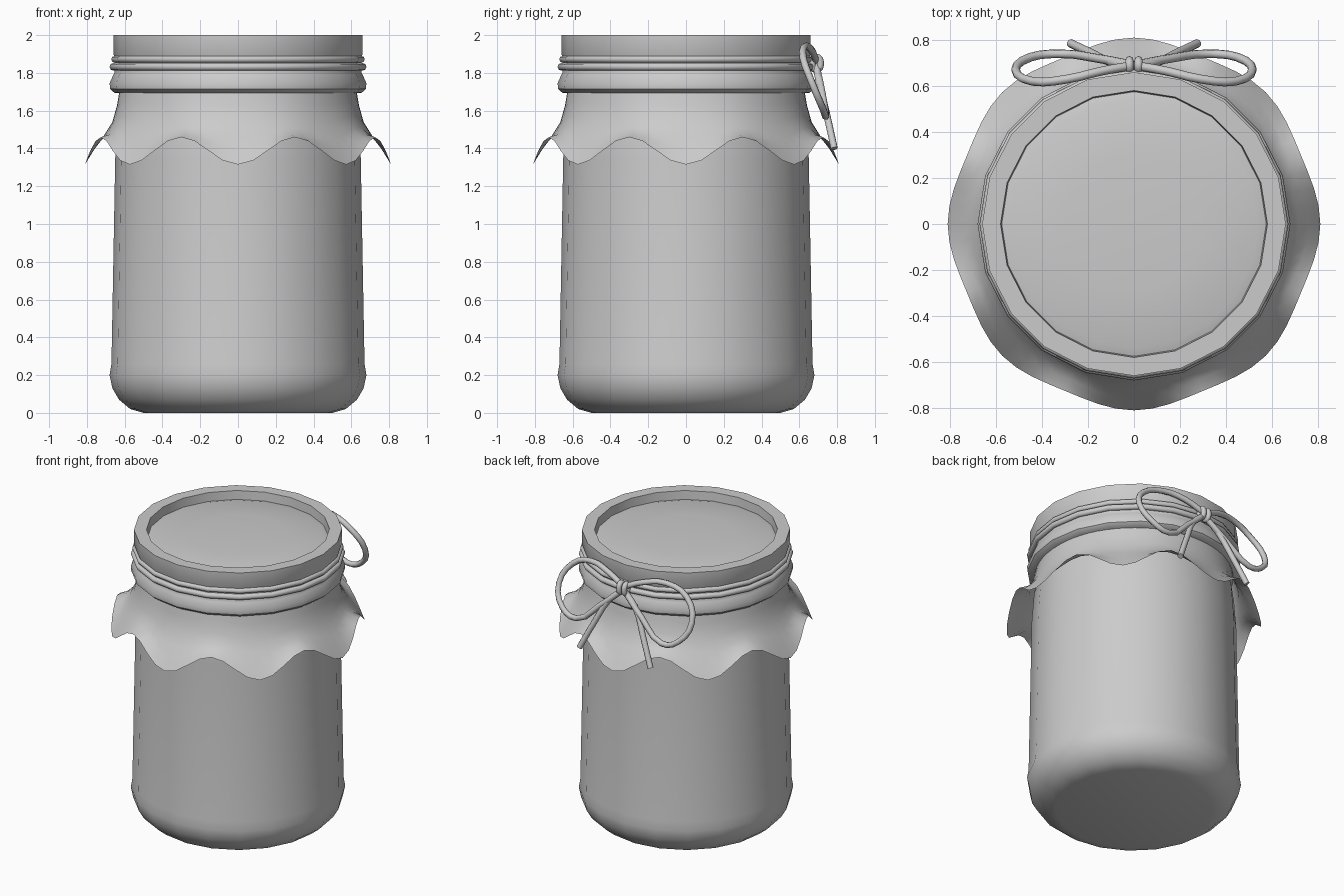
import bpy, bmesh, math
from math import sin, cos, pi, radians

if "Cube" in bpy.data.objects:
    bpy.data.objects.remove(bpy.data.objects["Cube"])

SIDES = 20


def finish(name, bm, angle=40):
    """Turn a bmesh into a smooth-shaded object with sharp edges kept."""
    bmesh.ops.remove_doubles(bm, verts=bm.verts, dist=1e-5)
    me = bpy.data.meshes.new(name)
    bm.to_mesh(me)
    bm.free()
    ob = bpy.data.objects.new(name, me)
    bpy.context.collection.objects.link(ob)
    bpy.ops.object.select_all(action='DESELECT')
    ob.select_set(True)
    bpy.context.view_layer.objects.active = ob
    bpy.ops.object.shade_smooth_by_angle(angle=radians(angle))
    return ob


def lathe(name, profile, angle=40, closed=False):
    """Spin an (r, z) profile around z."""
    bm = bmesh.new()
    vs = [bm.verts.new((0, -r, z)) for r, z in profile]
    pairs = list(zip(vs, vs[1:])) + ([(vs[-1], vs[0])] if closed else [])
    es = [bm.edges.new(p) for p in pairs]
    bmesh.ops.spin(bm, geom=vs + es, cent=(0, 0, 0), axis=(0, 0, 1),
                   angle=2 * pi, steps=SIDES, use_merge=True)
    bmesh.ops.remove_doubles(bm, verts=bm.verts, dist=1e-5)
    bmesh.ops.recalc_face_normals(bm, faces=bm.faces)
    return finish(name, bm, angle)


def ring(name, radius, z, minor):
    """Cord wrapped round the lid."""
    prof = [(radius + minor * cos(a * pi / 4), z + minor * sin(a * pi / 4))
            for a in range(8)]
    return lathe(name, prof, 60, closed=True)


def cord(name, points, radius=0.019):
    """Smooth round cord through the points."""
    cu = bpy.data.curves.new(name, 'CURVE')
    cu.dimensions = '3D'
    cu.bevel_depth = radius
    cu.bevel_resolution = 2
    cu.resolution_u = 3
    cu.use_fill_caps = True
    sp = cu.splines.new('BEZIER')
    sp.bezier_points.add(len(points) - 1)
    for bp, p in zip(sp.bezier_points, points):
        bp.co = p
        bp.handle_left_type = bp.handle_right_type = 'AUTO'
    ob = bpy.data.objects.new(name, cu)
    bpy.context.collection.objects.link(ob)
    return ob


# Glass jar with outer and inner wall
lathe("jar", [(0, 0), (0.50, 0), (0.57, 0.02), (0.63, 0.07), (0.665, 0.13),
              (0.68, 0.20), (0.67, 0.26), (0.65, 1.35), (0.635, 1.55),
              (0.60, 1.70), (0.60, 1.88), (0.57, 1.88), (0.57, 1.70),
              (0.61, 1.55), (0.622, 1.35), (0.642, 0.26), (0.64, 0.15),
              (0.58, 0.06), (0.50, 0.035), (0, 0.035)], 60)

# Screw lid: band with bead, rim, groove and slightly domed disc
lathe("lid", [(0.60, 1.69), (0.655, 1.695), (0.677, 1.715), (0.68, 1.745),
              (0.66, 1.79), (0.655, 1.80), (0.655, 1.89), (0.66, 1.90),
              (0.66, 2.0), (0.58, 2.0), (0.575, 1.94), (0.54, 1.95),
              (0.30, 1.965), (0, 1.97)])

# Cloth skirt: eight hanging points, flared hem
low = [(0.625, 1.72), (0.64, 1.63), (0.665, 1.54), (0.715, 1.46), (0.765, 1.39), (0.81, 1.315)]
high = [(0.625, 1.72), (0.64, 1.65), (0.66, 1.57), (0.69, 1.51), (0.73, 1.475), (0.785, 1.46)]
bm = bmesh.new()
N = 64
rows = []
for (rl, zl), (rh, zh) in zip(low, high):
    row = []
    for i in range(N):
        a = 2 * pi * i / N
        t = 0.5 + 0.5 * cos(8 * a)
        r, z = rh + (rl - rh) * t, zh + (zl - zh) * t
        row.append(bm.verts.new((r * sin(a), -r * cos(a), z)))
    rows.append(row)
for up, dn in zip(rows, rows[1:]):
    for i in range(N):
        j = (i + 1) % N
        bm.faces.new((up[i], dn[i], dn[j], up[j]))
finish("cloth_skirt", bm, 60)

# Cord wraps
ring("cord_wrap_upper", 0.653, 1.872, 0.018)
ring("cord_wrap_lower", 0.66, 1.832, 0.020)

# Bow: loops and tails mirrored left and right at the back
for side, s in (("left", -1), ("right", 1)):
    loop = [(0.0, 0.69, 1.86), (0.14, 0.665, 1.92), (0.29, 0.63, 1.94),
            (0.44, 0.62, 1.88), (0.515, 0.67, 1.74), (0.45, 0.725, 1.61),
            (0.33, 0.74, 1.57), (0.16, 0.72, 1.70), (0.0, 0.69, 1.84)]
    tail = [(0.0, 0.69, 1.84), (0.10, 0.705, 1.75), (0.19, 0.745, 1.58),
            (0.275, 0.785, 1.40)]
    cord("bow_loop_" + side, [(s * x, y, z) for x, y, z in loop])
    cord("bow_tail_" + side, [(s * x, y, z) for x, y, z in tail])
    # Knot wrap
    bpy.ops.object.select_all(action='DESELECT')
    knot = cord("knot_" + side, [(s * 0.02, 0.69 + 0.022 * cos(k * pi / 3),
                                  1.85 + 0.035 * sin(k * pi / 3)) for k in range(6)], 0.018)
    knot.data.splines[0].use_cyclic_u = True
